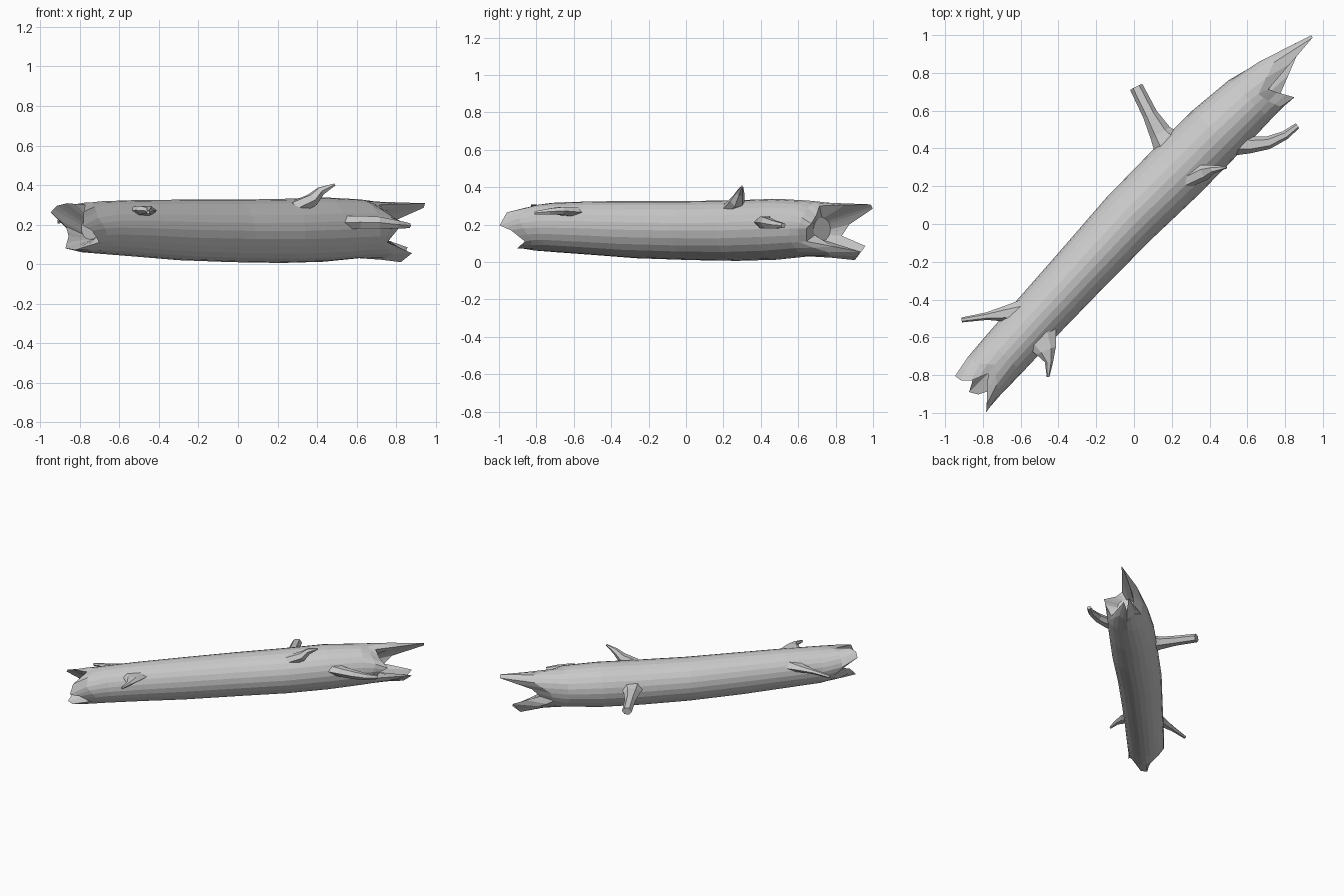
import bpy, bmesh, math
from mathutils import Vector

if "Cube" in bpy.data.objects:
    bpy.data.objects.remove(bpy.data.objects["Cube"])

SIDES = 24


def world(s, t, z):
    """Log space (along, left, up) to world space."""
    return Vector((0.69 * s - 0.72 * t, 0.72 * s + 0.69 * t, z))


def finish(name, bm):
    bmesh.ops.recalc_face_normals(bm, faces=bm.faces)
    mesh = bpy.data.meshes.new(name)
    bm.to_mesh(mesh)
    bm.free()
    obj = bpy.data.objects.new(name, mesh)
    bpy.context.collection.objects.link(obj)
    return obj


def skin(name, rings):
    """Loft closed rings of points and fan both ends shut."""
    bm = bmesh.new()
    loops = [[bm.verts.new(p) for p in ring] for ring in rings]
    for a, b in zip(loops, loops[1:]):
        n = len(a)
        for i in range(n):
            j = (i + 1) % n
            bm.faces.new((a[i], a[j], b[j], b[i]))
    for loop, ring in ((loops[0], rings[0]), (loops[-1], rings[-1])):
        c = bm.verts.new(sum(ring, Vector()) / len(ring))
        for i in range(len(loop)):
            bm.faces.new((loop[i], loop[(i + 1) % len(loop)], c))
    return finish(name, bm)


# Trunk stations: along, centre offset, half width, bottom, top
stations = [(-0.98, .020, .137, .052, .318), (-0.72, .027, .142, .038, .324),
            (-0.40, .033, .150, .020, .326), (0.0, .040, .163, .010, .326),
            (0.35, .030, .170, .006, .330), (0.65, .025, .168, .012, .338),
            (0.90, .012, .153, .030, .328)]

# Splintered ends, running right, top, left, bottom: along, left, up
near_end = [(-1.19, -.115, .17), (-1.265, -.125, .195), (-1.235, -.10, .265),
            (-1.11, .01, .30), (-1.20, .05, .308), (-1.235, .09, .295),
            (-1.24, .127, .262), (-1.13, .125, .19), (-1.20, .04, .14),
            (-1.25, .015, .08), (-1.225, -.03, .072), (-1.11, -.09, .11)]
far_end = [(1.03, -.14, .18), (1.075, -.15, .205), (1.03, -.065, .25),
           (1.01, -.02, .30), (1.37, .0, .308), (1.375, .013, .285),
           (1.15, .065, .20), (1.09, .07, .14), (1.29, .045, .085),
           (1.225, .03, .01), (1.285, .01, .055), (0.99, -.10, .11)]


def section(s, ct, r, lo, hi, k=1.0):
    ring = []
    for i in range(SIDES):
        a = 2 * math.pi * i / SIDES
        ring.append(Vector((s, ct - k * r * math.cos(a),
                            (lo + hi) / 2 + k * (hi - lo) / 2 * math.sin(a))))
    return ring


def refine(points):
    """Insert a midpoint between neighbouring splinter points."""
    pts = [Vector(p) for p in points]
    out = []
    for i, p in enumerate(pts):
        out += [p, p.lerp(pts[(i + 1) % len(pts)], 0.5)]
    return out


def splinter(base, end, f, k):
    """Bulging ring between the trunk and its splinter tips."""
    ring = []
    for b, e in zip(base, end):
        m = b.lerp(e, k)
        m.x = b.x + (e.x - b.x) * f
        ring.append(m)
    return ring


# Main log with intermediate rings
body = []
for a, b in zip(stations, stations[1:]):
    for f in (0, 0.5):
        body.append(section(*[p + (q - p) * f for p, q in zip(a, b)]))
body.append(section(*stations[-1]))
near, far = refine(near_end), refine(far_end)
near_core = section(-1.07, .01, .13, .07, .29, 0.5)
far_core = section(1.0, .01, .13, .05, .30, 0.5)
rings = ([near_core, near, splinter(body[0], near, 0.55, 0.3)] + body +
         [splinter(body[-1], far, 0.5, 0.36), far, far_core])
skin("log_trunk", [[world(*p) for p in r] for r in rings])


# Broken branches: path of x, y, z, half width, half height
def branch(name, path, sides=6):
    pts = [Vector(p[:3]) for p in path]
    rings = []
    for i, p in enumerate(path):
        d = (pts[min(i + 1, len(pts) - 1)] - pts[max(i - 1, 0)]).normalized()
        side = d.cross(Vector((0, 0, 1))).normalized()
        up = side.cross(d)
        rings.append([pts[i] + side * p[3] * math.cos(2 * math.pi * k / sides)
                      + up * p[4] * math.sin(2 * math.pi * k / sides)
                      for k in range(sides)])
    skin(name, rings)


branch("branch_left_far", [(.20, .40, .19, .10, .06), (.14, .48, .185, .060, .04),
                           (.085, .58, .18, .040, .035), (.012, .725, .165, .036, .03)])
branch("branch_right_far", [(.52, .43, .21, .07, .04), (.62, .42, .212, .045, .037),
                            (.71, .43, .21, .034, .034), (.80, .47, .20, .024, .025),
                            (.865, .52, .195, .016, .014)])
branch("branch_top", [(.28, .23, .28, .04, .04), (.375, .275, .325, .042, .035),
                      (.42, .29, .37, .022, .024), (.49, .30, .403, .006, .006)])
branch("branch_right_near", [(-.53, -.54, .26, .13, .035), (-.465, -.67, .273, .056, .024),
                             (-.45, -.73, .27, .022, .018), (-.455, -.81, .262, .007, .01)])
branch("branch_left_near", [(-.58, -.47, .24, .075, .045), (-.68, -.475, .235, .042, .028),
                            (-.78, -.488, .228, .02, .018), (-.912, -.508, .215, .013, .01)])
